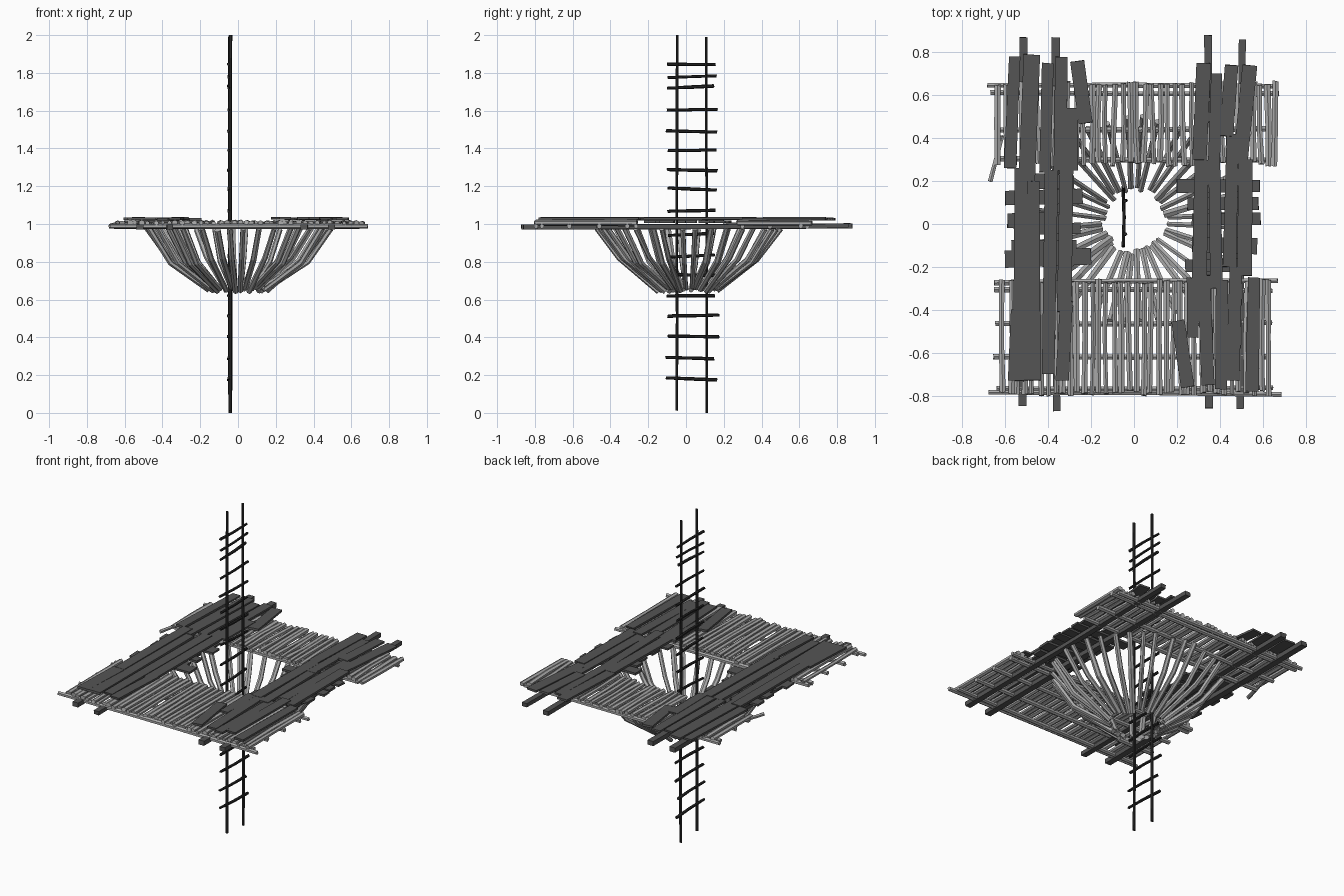
import bpy, bmesh, math, random
from mathutils import Vector

random.seed(4)
rnd = random.uniform


def material(name, v):
    m = bpy.data.materials.new(name)
    m.diffuse_color = (v, v, v, 1)
    return m


LIGHT = material("pale_wood", 0.40)
DARK = material("dark_wood", 0.09)
BLACK = material("ladder_wood", 0.02)


def sweep(bm, pts, w, h, sides, jitter=0.0):
    """Closed bar through pts; w is sideways width, h is depth."""
    pts = [Vector(p) for p in pts]
    rings = []
    for i, p in enumerate(pts):
        d = (pts[min(i + 1, len(pts) - 1)] - pts[max(i - 1, 0)]).normalized()
        side = d.cross(Vector((0, 0, 1)))
        side = side.normalized() if side.length > 0.05 else Vector((0, 1, 0))
        up = side.cross(d)
        k = 1 + rnd(-jitter, jitter)
        ring = []
        for s in range(sides):
            a = 2 * math.pi * (s + 0.5) / sides
            f = 1 / math.cos(math.pi / sides) if sides == 4 else 1
            q = p + side * (math.cos(a) * w / 2 * f * k) + up * (math.sin(a) * h / 2 * f * k)
            if i in (0, len(pts) - 1):          # uneven sawn ends
                q += d * rnd(-jitter, jitter) * 0.03
            ring.append(bm.verts.new(q))
        rings.append(ring)
    for a, b in zip(rings, rings[1:]):
        for s in range(sides):
            t = (s + 1) % sides
            bm.faces.new((a[s], a[t], b[t], b[s]))
    bm.faces.new(rings[0][::-1])
    bm.faces.new(rings[-1])


def finish(bm, name, mat):
    bmesh.ops.recalc_face_normals(bm, faces=bm.faces)
    me = bpy.data.meshes.new(name)
    bm.to_mesh(me)
    bm.free()
    me.materials.append(mat)
    bpy.context.collection.objects.link(bpy.data.objects.new(name, me))


def bent(a, b, amount):
    """Start, wobbled middle and end of a natural branch."""
    a, b = Vector(a), Vector(b)
    m = (a + b) / 2 + Vector((rnd(-1, 1), rnd(-1, 1), rnd(-0.4, 0.4))) * amount
    return [a, m, b]


# Pale log decks, front and back, with cross poles below
for name, y0, y1, xa, xb, poles in (
        ("back_deck", 0.28, 0.66, -0.63, 0.66, (0.30, 0.44, 0.612, 0.642)),
        ("front_deck", -0.79, -0.265, -0.61, 0.63, (-0.27, -0.31, -0.46, -0.62, -0.765, -0.79))):
    bm = bmesh.new()
    n = 37
    for i in range(n):
        x = xa + (xb - xa) * i / (n - 1)
        z = 1.006 + rnd(-0.003, 0.003)
        sweep(bm, bent((x + rnd(-.008, .008), y0 + rnd(-.012, .012), z),
                       (x + rnd(-.008, .008), y1 + rnd(-.015, .008), z), 0.006),
              rnd(0.024, 0.033), rnd(0.022, 0.028), 6, 0.15)
    if name == "back_deck":                      # loose stray log
        sweep(bm, bent((-0.615, 0.41, 1.0), (-0.67, 0.20, 0.995), 0.004), 0.025, 0.022, 6, 0.15)
    finish(bm, name + "_logs", LIGHT)
    bm = bmesh.new()
    for y in poles:
        e = 0.68 if y in (0.612, 0.642, -0.27, -0.79) else 0.645
        sweep(bm, bent((-e + rnd(-.01, .03), y + rnd(-.006, .006), 0.988),
                       (e + rnd(-.03, .01), y + rnd(-.006, .006), 0.988), 0.006),
              0.027, 0.027, 6, 0.12)
    finish(bm, name + "_cross_poles", LIGHT)

# Dark long beams under the decks
bm = bmesh.new()
for x, x2, ya, yb in ((-0.52, -0.515, -0.85, 0.87), (-0.36, -0.365, -0.87, 0.87),
                      (0.35, 0.345, -0.86, 0.88), (0.495, 0.505, -0.86, 0.86)):
    sweep(bm, bent((x, ya, 0.984), (x2, yb, 0.99), 0.005), 0.036, 0.026, 4, 0.1)
finish(bm, "long_beams", DARK)

# Dark plank walkways: x0, y0, x1, y1, width
LEFT = [(-.578, .26, -.556, .78, .055), (-.50, .20, -.476, .79, .075), (-.415, .24, -.402, .75, .055),
        (-.345, .25, -.338, .78, .062), (-.225, .47, -.265, .76, .062), (-.29, .25, -.29, .54, .06),
        (-.55, -.73, -.535, -.40, .075), (-.475, -.73, -.478, .20, .075), (-.40, -.70, -.385, .25, .06),
        (-.335, -.73, -.315, -.36, .06), (-.325, -.41, -.315, .25, .065), (-.53, -.40, -.525, .26, .06)]
RIGHT = [(.305, .30, .325, .75, .065), (.37, .18, .385, .70, .055), (.43, .41, .455, .74, .062),
         (.495, .28, .54, .74, .07), (.305, -.26, .315, .30, .065), (.385, -.30, .375, .25, .058),
         (.445, -.20, .46, .42, .06), (.515, -.24, .52, .30, .065), (.275, -.53, .275, -.25, .055),
         (.25, -.76, .205, -.45, .06), (.345, -.75, .325, -.24, .06), (.405, -.77, .41, -.26, .058),
         (.46, -.73, .475, -.20, .062), (.55, -.78, .56, -.25, .06)]
for name, table in (("left_walkway", LEFT), ("right_walkway", RIGHT)):
    bm = bmesh.new()
    for x0, y0, x1, y1, w in table:
        z = 1.028 + rnd(-.003, .003)
        sweep(bm, [(x0, y0, z + rnd(-.003, .003)), (x1, y1, z + rnd(-.003, .003))], w, 0.012, 4, 0.07)
    finish(bm, name, DARK)

# Short cross planks carrying the walkways beside the hole: y, x0, x1, width
bm = bmesh.new()
for y, x0, x1, w in ((.20, -.55, -.28, .07), (.13, -.60, -.24, .07), (.02, -.59, -.29, .07),
                     (-.02, -.56, -.25, .05), (-.155, -.60, -.20, .08), (-.09, -.57, -.27, .05),
                     (.175, .20, .585, .06), (.10, .25, .58, .06), (.02, .27, .59, .06),
                     (-.10, .27, .575, .07), (-.20, .24, .55, .06)):
    sweep(bm, [(x0, y + rnd(-.01, .01), 1.012), (x1, y + rnd(-.01, .01), 1.012)], w, 0.013, 4, 0.08)
finish(bm, "short_cross_planks", DARK)

# Funnel of splayed sticks below the hole
bm = bmesh.new()
N = 36
for i in range(N):
    a = 2 * math.pi * (i + 0.5) / N + rnd(-.04, .04)
    b = a + rnd(-.05, .05)
    s = rnd(-.015, .015)
    prof = ((0.15 + s, 0.645 + rnd(-.005, .02), b), (0.36 + s, 0.81 + rnd(-.02, .02), a),
            (0.48 + s, 0.98 + rnd(-.012, .005), a))
    sweep(bm, [(r * math.cos(t), r * math.sin(t) + 0.015, z) for r, z, t in prof],
          rnd(.026, .036), rnd(.024, .03), 6, 0.12)
finish(bm, "funnel_sticks", LIGHT)

# Ladder through the middle
bm = bmesh.new()
for y, z0, z1 in ((-0.048, 0.012, 2.0), (0.108, 0.0, 1.99)):
    sweep(bm, [(-0.04 + rnd(-.003, .003), y + rnd(-.002, .002), z0 + (z1 - z0) * k / 4)
               for k in range(5)], 0.016, 0.02, 6, 0.05)
finish(bm, "ladder_rails", BLACK)
bm = bmesh.new()
for z in (.18, .29, .405, .515, .62, .73, .83, .945, 1.07, 1.185, 1.285, 1.39, 1.49, 1.605, 1.725, 1.78, 1.845):
    t = rnd(-.006, .006)
    sweep(bm, [(-0.05, -0.10 + rnd(-.008, .008), z - t), (-0.046, 0.03, z),
               (-0.05, 0.16 + rnd(-.015, .015), z + t)], 0.016, 0.017, 6, 0.15)
finish(bm, "ladder_rungs", BLACK)
